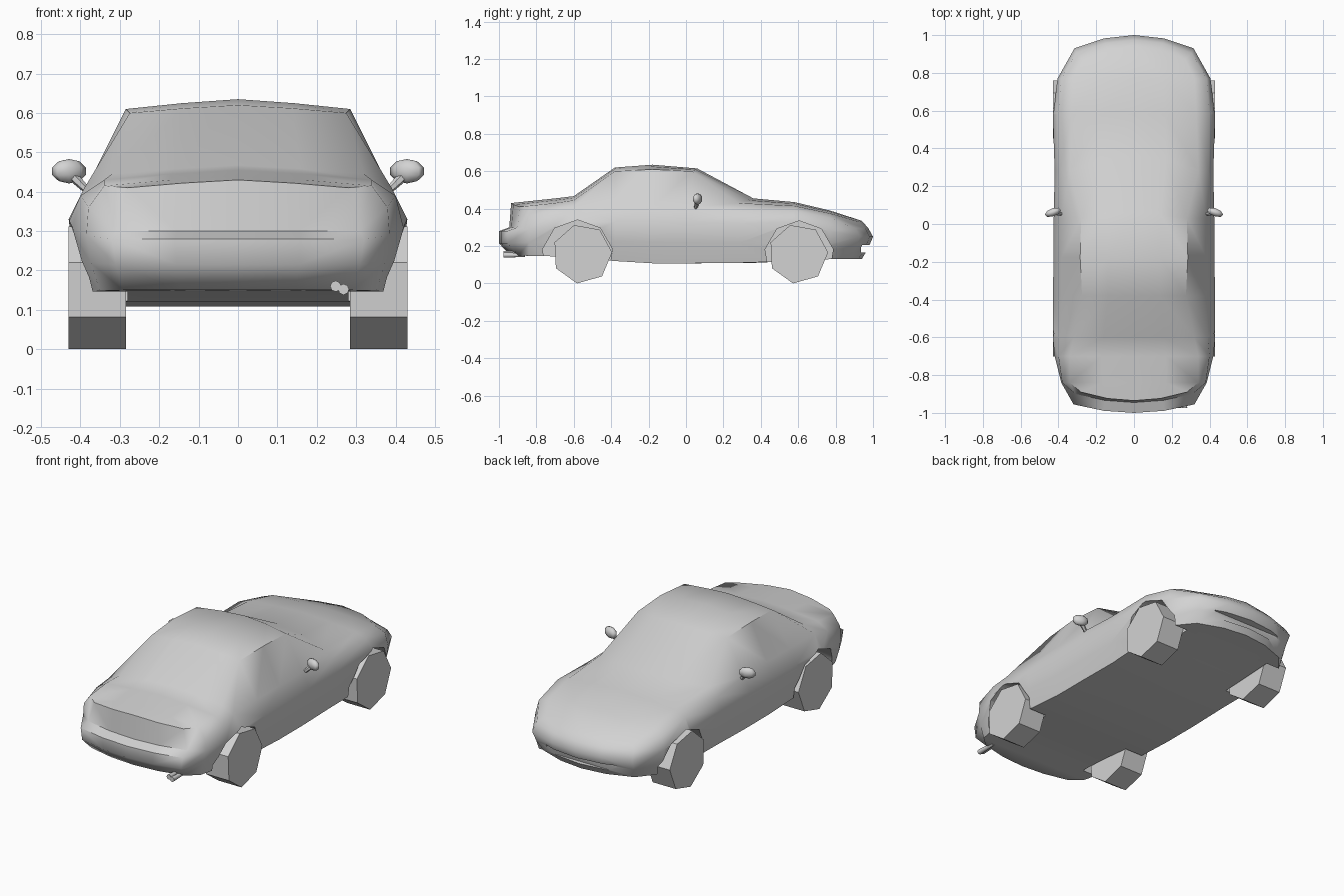
import bpy, bmesh, math
from mathutils import Vector

default = bpy.data.objects.get("Cube")
if default:
    bpy.data.objects.remove(default)

grey = bpy.data.materials.new("plain grey")
grey.use_nodes = True
tone = (0.65, 0.65, 0.65, 1)
grey.diffuse_color = tone
grey.node_tree.nodes["Principled BSDF"].inputs["Base Color"].default_value = tone


def add_object(name, bm):
    bmesh.ops.remove_doubles(bm, verts=bm.verts, dist=1e-5)
    bmesh.ops.recalc_face_normals(bm, faces=bm.faces)
    mesh = bpy.data.meshes.new(name)
    bm.to_mesh(mesh)
    bm.free()
    mesh.materials.append(grey)
    obj = bpy.data.objects.new(name, mesh)
    bpy.context.collection.objects.link(obj)
    return obj


def activate(obj):
    bpy.ops.object.select_all(action='DESELECT')
    obj.select_set(True)
    bpy.context.view_layer.objects.active = obj


def smooth(obj, degrees):
    activate(obj)
    bpy.ops.object.shade_smooth_by_angle(angle=math.radians(degrees))


def prism(name, x0, x1, y, z, radius, sides, start):
    """Polygonal disc whose axis runs along x."""
    bm = bmesh.new()
    rings = []
    for x in (x0, x1):
        angles = [start + math.tau * i / sides for i in range(sides)]
        rings.append([bm.verts.new((x, y + radius * math.cos(a), z + radius * math.sin(a)))
                      for a in angles])
        bm.faces.new(rings[-1])
    for i in range(sides):
        j = (i + 1) % sides
        bm.faces.new((rings[0][i], rings[0][j], rings[1][j], rings[1][i]))
    return add_object(name, bm)


def tube(name, start, end, r0, r1, sides=8):
    """Tapered rod between two points."""
    a, b = Vector(start), Vector(end)
    bm = bmesh.new()
    bmesh.ops.create_cone(bm, cap_ends=True, segments=sides, radius1=r0, radius2=r1,
                          depth=(b - a).length)
    turn = (b - a).to_track_quat('Z', 'Y').to_matrix()
    bmesh.ops.rotate(bm, verts=bm.verts, matrix=turn)
    bmesh.ops.translate(bm, verts=bm.verts, vec=(a + b) / 2)
    obj = add_object(name, bm)
    smooth(obj, 50)
    return obj


# Body sections, tail to nose:
# y, plan bow, floor z, centre top z, belt (w, z), shoulder (w, z), top edge (w, z)
sections = [
    (-.94, .045, .15, .43, (.32, .28), (.31, .30), (.28, .41)),
    (-.84, 0, .148, .44, (.385, .29), (.38, .36), (.34, .415)),
    (-.7, 0, .145, .455, (.42, .31), (.40, .39), (.34, .43)),
    (-.6, 0, .14, .467, (.43, .33), (.39, .41), (.32, .445)),
    (-.38, 0, .12, .62, (.43, .33), (.385, .41), (.275, .60)),
    (-.18, 0, .108, .635, (.425, .33), (.385, .41), (.285, .61)),
    (.06, -.03, .108, .615, (.425, .33), (.385, .41), (.28, .60)),
    (.36, -.08, .11, .455, (.42, .32), (.395, .39), (.34, .43)),
    (.58, 0, .12, .435, (.43, .33), (.40, .39), (.33, .415)),
    (.77, 0, .13, .39, (.405, .28), (.385, .35), (.32, .375)),
    (.94, -.07, .13, .335, (.315, .25), (.305, .295), (.27, .325)),
]
# How far each level of the end faces bulges beyond its section
tail_bulge = (0, -.06, -.06, -.005, .005)
nose_bulge = (0, .035, .06, .035, 0)
columns = (0, .5, 1)
TOP = 4


def surface_point(index, level, f):
    y, bow, floor, crown, belt, shoulder, edge = sections[index]
    lower = (belt[0] * .97, (floor + belt[1]) / 2)
    levels = ((lower[0] * .94, floor), lower, belt, shoulder, edge)
    w, z = levels[level]
    if level == TOP:
        z = crown + (z - crown) * f ** 1.3
    if index == 0:
        y += tail_bulge[level]
    elif index == len(sections) - 1:
        y += nose_bulge[level]
    return (w * f, y + bow * f * f, z)


# Body shell: one half, mirrored
bm = bmesh.new()


def quad(*keys):
    bm.faces.new([bm.verts.new(surface_point(*k)) for k in keys])


path = [(0, f) for f in columns] + [(n, 1) for n in range(1, TOP)]
path += [(TOP, f) for f in reversed(columns)]
for s in range(len(sections) - 1):
    for a, b in zip(path, path[1:]):
        quad((s, *a), (s, *b), (s + 1, *b), (s + 1, *a))
for s in (0, len(sections) - 1):
    for n in range(TOP):
        for f, g in zip(columns, columns[1:]):
            quad((s, n, f), (s, n, g), (s, n + 1, g), (s, n + 1, f))
body = add_object("body", bm)
mirror = body.modifiers.new("mirror", 'MIRROR')
mirror.use_clip = True

# Wheel arches and nose intake cut into the shell
cutters = []
for side in (-1, 1):
    for y, r in ((-.58, .19), (.605, .185)):
        cutters.append(prism("arch_cutter", side * .28, side * .55, y, .15, r, 9, math.pi / 2))
bm = bmesh.new()
bmesh.ops.create_cube(bm, size=1)
bmesh.ops.scale(bm, verts=bm.verts, vec=(.44, .17, .04))
bmesh.ops.translate(bm, verts=bm.verts, vec=(0, 1.02, .185))
cutters.append(add_object("intake_cutter", bm))
for cutter in cutters:
    cutter.hide_render = True
    cut = body.modifiers.new("cut", 'BOOLEAN')
    cut.operation = 'DIFFERENCE'
    cut.solver = 'EXACT'
    cut.object = cutter
activate(body)
for name in [m.name for m in body.modifiers]:
    bpy.ops.object.modifier_apply(modifier=name)
for cutter in cutters:
    bpy.data.objects.remove(cutter)
smooth(body, 55)

# Seven-sided wheels
for side, label in ((-1, "right"), (1, "left")):
    for y, end in ((-.555, "rear"), (.6, "front")):
        prism(f"{end}_{label}_wheel", side * .285, side * .43, y, .158, .16, 7,
              math.radians(-100))

    # Door mirrors on short stalks
    tube(f"{label}_mirror_stalk", (side * .375, .05, .395), (side * .42, .06, .44), .008, .014, 6)
    bm = bmesh.new()
    bmesh.ops.create_uvsphere(bm, u_segments=8, v_segments=5, radius=1)
    for v in bm.verts:
        x, y, z = v.co
        v.co = (side * (.429 + .045 * x), .062 + .024 * y - .012 * x, .452 + .031 * z)
    smooth(add_object(f"{label}_mirror", bm), 60)

# Twin exhaust tips
for x, z, label in ((.248, .16, "inner"), (.268, .152, "outer")):
    tube(f"{label}_exhaust_tip", (x, -.86, z), (x, -.975, z), .01, .014)
